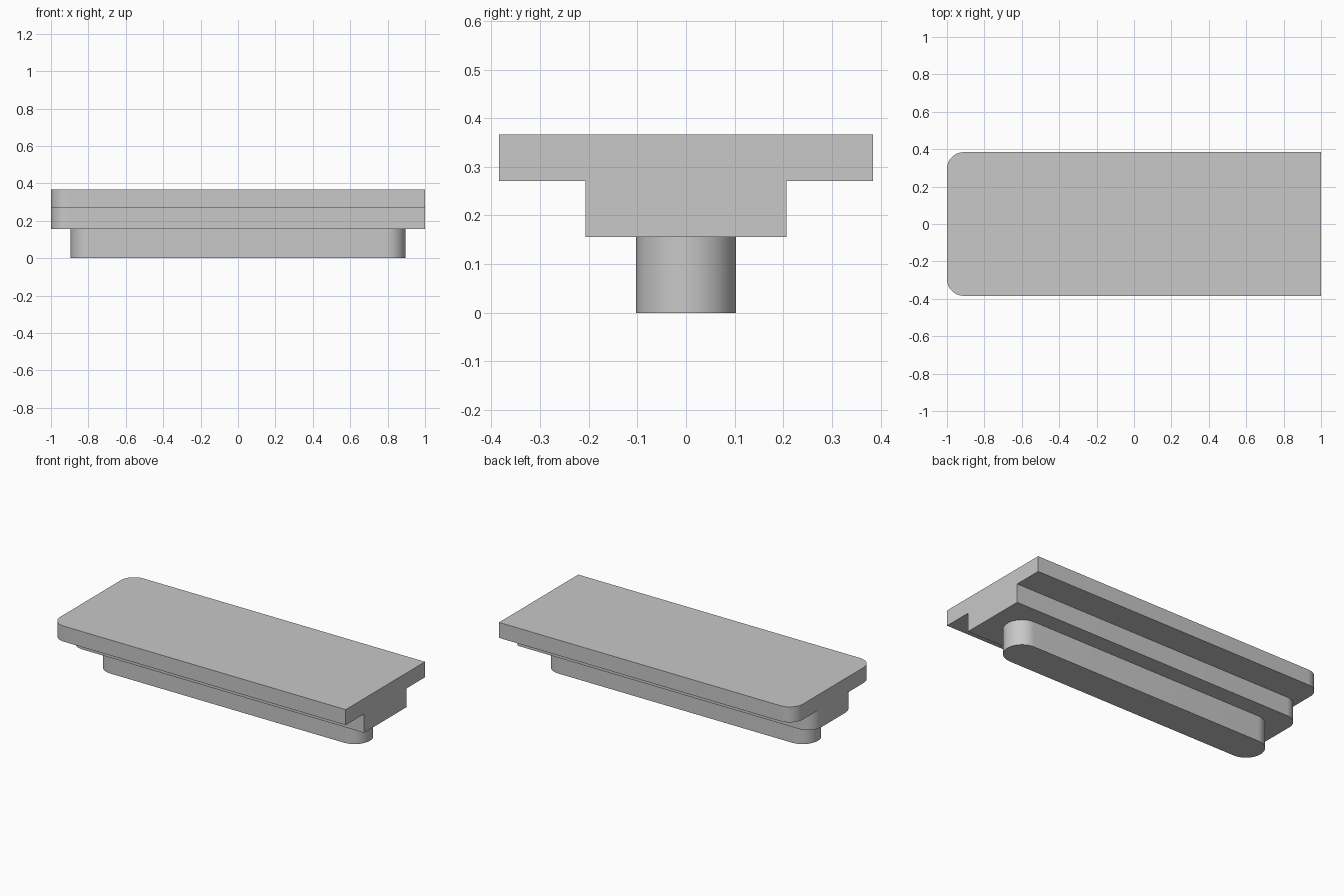
import bpy, bmesh
from math import pi, cos, sin

cube = bpy.data.objects.get("Cube")
if cube:
    bpy.data.objects.remove(cube, do_unlink=True)

# Single grey material
grey = bpy.data.materials.new("plain grey")
grey.use_nodes = True
colour = (0.58, 0.58, 0.58, 1)
grey.diffuse_color = colour
grey.node_tree.nodes["Principled BSDF"].inputs["Base Color"].default_value = colour


def outline(half_x, half_y, right_radius, left_radius, steps=16):
    """Rectangle outline, counter-clockwise, with its own corner radius at each end."""
    points = []
    corners = [(1, 1, right_radius), (-1, 1, left_radius),
               (-1, -1, left_radius), (1, -1, right_radius)]
    for quarter, (sx, sy, r) in enumerate(corners):
        cx, cy = sx * (half_x - r), sy * (half_y - r)
        for i in range(steps + 1 if r else 1):
            a = (quarter + i / steps) * pi / 2
            points.append((cx + r * cos(a), cy + r * sin(a)))
    return points


def slab(name, points, bottom, top):
    """Extrude an outline upward into a solid."""
    bm = bmesh.new()
    base = bm.faces.new([bm.verts.new((x, y, bottom)) for x, y in points])
    walls = bmesh.ops.extrude_face_region(bm, geom=[base], use_keep_orig=True)
    raised = [v for v in walls["geom"] if isinstance(v, bmesh.types.BMVert)]
    bmesh.ops.translate(bm, verts=raised, vec=(0, 0, top - bottom))
    bmesh.ops.remove_doubles(bm, verts=bm.verts, dist=0.00001)
    bmesh.ops.recalc_face_normals(bm, faces=bm.faces)
    mesh = bpy.data.meshes.new(name)
    bm.to_mesh(mesh)
    bm.free()
    mesh.materials.append(grey)
    obj = bpy.data.objects.new(name, mesh)
    bpy.context.collection.objects.link(obj)
    bpy.ops.object.select_all(action="DESELECT")
    obj.select_set(True)
    bpy.context.view_layer.objects.active = obj
    bpy.ops.object.shade_smooth_by_angle(angle=pi / 6)
    return obj


# Wide plate and narrower step, both square at one end and rounded at the other
slab("top_plate", outline(1, 0.384, 0, 0.09), 0.271, 0.366)
slab("middle_step", outline(1, 0.207, 0, 0.09), 0.156, 0.271)
# Round-ended key underneath
slab("bottom_key", outline(0.895, 0.103, 0.103, 0.103), 0, 0.156)
